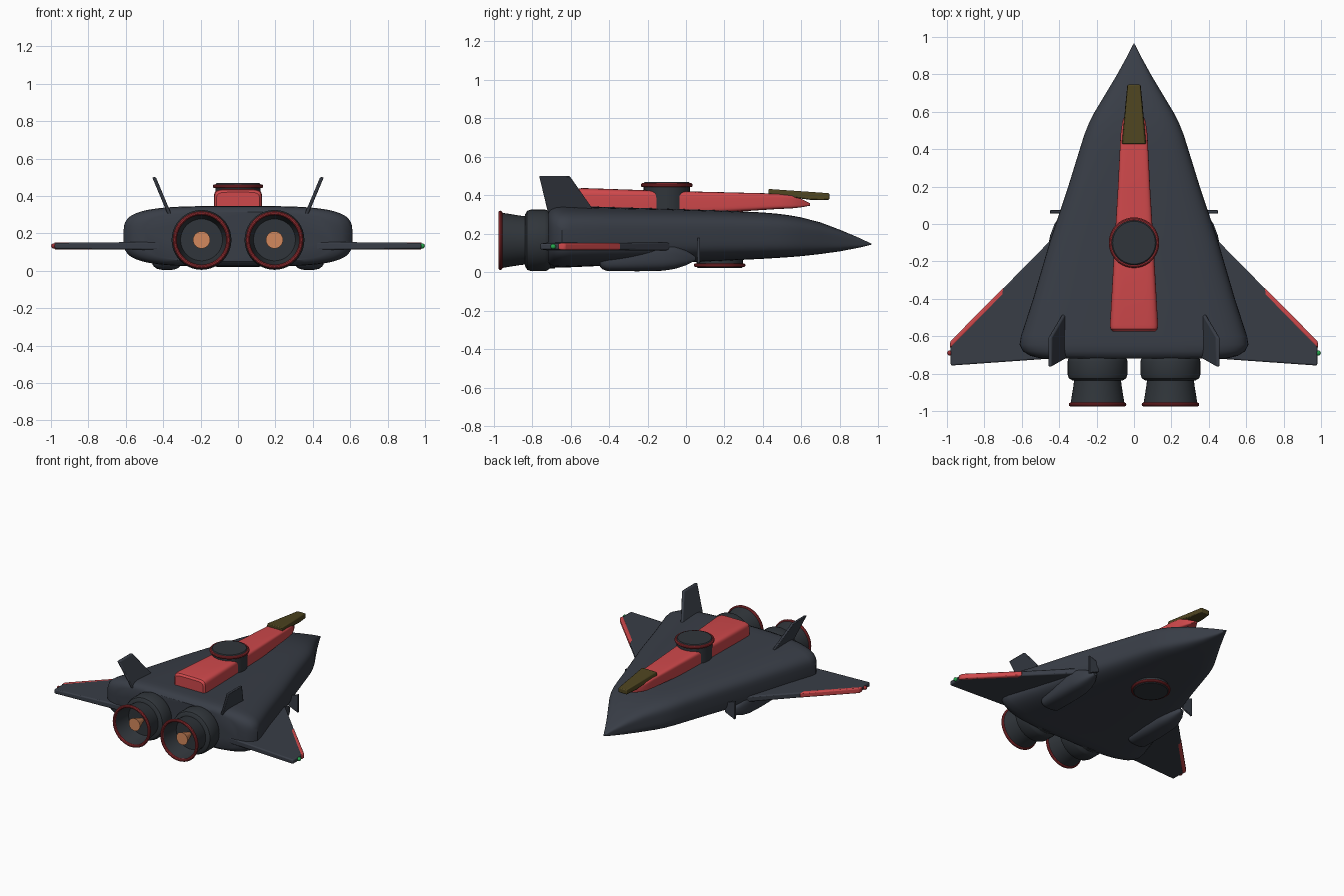
import bpy, bmesh
from math import sin, cos, pi

if "Cube" in bpy.data.objects:
    bpy.data.objects.remove(bpy.data.objects["Cube"])


def material(name, rgb):
    m = bpy.data.materials.new(name)
    m.diffuse_color = (*rgb, 1)
    m.use_nodes = True
    m.node_tree.nodes["Principled BSDF"].inputs["Base Color"].default_value = m.diffuse_color
    return m


DARK = material("dark_hull", (0.040, 0.047, 0.062))
ENGINE = material("dark_metal", (0.030, 0.036, 0.043))
RED = material("red_trim", (0.62, 0.065, 0.07))
RIM = material("deep_red", (0.33, 0.03, 0.035))
OLIVE = material("canopy_glass", (0.075, 0.058, 0.014))
ORANGE = material("orange_glow", (0.65, 0.25, 0.11))
GREEN = material("green_light", (0.02, 0.4, 0.08))


def finish(bm, name, mat, bevel=0.0, angle=0.6):
    bmesh.ops.recalc_face_normals(bm, faces=bm.faces)
    me = bpy.data.meshes.new(name)
    bm.to_mesh(me)
    bm.free()
    ob = bpy.data.objects.new(name, me)
    bpy.context.collection.objects.link(ob)
    me.materials.append(mat)
    if bevel:
        b = ob.modifiers.new("bevel", 'BEVEL')
        b.width, b.segments = bevel, 2
    bpy.ops.object.select_all(action='DESELECT')
    ob.select_set(True)
    bpy.context.view_layer.objects.active = ob
    bpy.ops.object.shade_smooth_by_angle(angle=angle)
    return ob


def skin(bm, rings, closed):
    n = len(rings[0])
    for a, b in zip(rings, rings[1:]):
        for i in range(n):
            j = (i + 1) % n
            bm.faces.new((a[i], a[j], b[j], b[i]))
    if closed:
        bm.faces.new(rings[0])
        bm.faces.new(rings[-1])


def loft(name, stations, mat, x0=0, power=4, segs=48):
    """Rounded-box sections; each station is (y, half width, z low, z high)."""
    bm = bmesh.new()
    rings = []
    for y, hw, lo, hi in stations:
        ring = []
        for i in range(segs):
            t = 2 * pi * (i + 0.5) / segs
            c, s = cos(t), sin(t)
            px = abs(c) ** (2 / power) * (1 if c > 0 else -1)
            pz = abs(s) ** (2 / power) * (1 if s > 0 else -1)
            ring.append(bm.verts.new((x0 + hw * px, y, (lo + hi) / 2 + (hi - lo) / 2 * pz)))
        rings.append(ring)
    skin(bm, rings, True)
    return finish(bm, name, mat)


def lathe(name, profile, mat, centre, axis='Y', closed=True, segs=40):
    """Revolve (distance along axis, radius) points about the axis."""
    bm = bmesh.new()
    rings = []
    for d, r in profile:
        ring = []
        for i in range(segs):
            a, b = r * cos(2 * pi * i / segs), r * sin(2 * pi * i / segs)
            off = (a, d, b) if axis == 'Y' else (a, b, d)
            ring.append(bm.verts.new([p + q for p, q in zip(centre, off)]))
        rings.append(ring)
    skin(bm, rings if closed else rings + [rings[0]], closed)
    return finish(bm, name, mat)


def ring(name, centre, radius, tube, axis):
    prof = [(tube * sin(pi * k / 5), radius + tube * cos(pi * k / 5)) for k in range(10)]
    return lathe(name, prof, RIM, centre, axis, closed=False)


def solid(name, pts, mat, bevel):
    bm = bmesh.new()
    for p in pts:
        bm.verts.new(p)
    bmesh.ops.convex_hull(bm, input=bm.verts)
    bmesh.ops.dissolve_limit(bm, angle_limit=0.01, verts=bm.verts, edges=bm.edges)
    return finish(bm, name, mat, bevel)


# main hull, nose to tail
loft("hull", [
    (0.965, 0.002, 0.143, 0.147), (0.90, 0.035, 0.127, 0.178), (0.80, 0.09, 0.108, 0.220),
    (0.70, 0.15, 0.094, 0.258), (0.60, 0.21, 0.083, 0.284), (0.54, 0.241, 0.078, 0.295),
    (0.48, 0.265, 0.074, 0.303), (0.40, 0.29, 0.069, 0.310), (0.20, 0.352, 0.059, 0.320),
    (-0.10, 0.452, 0.046, 0.330), (-0.40, 0.540, 0.034, 0.338), (-0.60, 0.605, 0.025, 0.345),
    (-0.645, 0.612, 0.023, 0.346), (-0.68, 0.595, 0.025, 0.343), (-0.705, 0.555, 0.034, 0.333),
    (-0.718, 0.50, 0.05, 0.315)], DARK, power=3.8, segs=64)

# raised red spine on the back
loft("spine", [
    (0.645, 0.012, 0.345, 0.358), (0.60, 0.04, 0.337, 0.380), (0.55, 0.062, 0.331, 0.400),
    (0.48, 0.072, 0.328, 0.408), (0.20, 0.086, 0.31, 0.415), (-0.10, 0.104, 0.295, 0.422),
    (-0.54, 0.129, 0.28, 0.437), (-0.562, 0.126, 0.283, 0.433), (-0.574, 0.115, 0.295, 0.42)],
    RED, power=6)

# canopy
solid("canopy", [(s * x, y, z) for s in (1, -1) for x, y, z in (
    (0.066, 0.428, 0.405), (0.060, 0.428, 0.432), (0.036, 0.745, 0.375),
    (0.033, 0.745, 0.410), (0.045, 0.65, 0.375))], OLIVE, 0.006)

# top turret and belly hatch
lathe("top_turret", [(0.30, 0.12), (0.462, 0.12), (0.468, 0.114)], ENGINE, (0, -0.1, 0), 'Z')
ring("top_turret_ring", (0, -0.1, 0.452), 0.124, 0.011, 'Z')
lathe("belly_hatch", [(0.10, 0.12), (0.026, 0.12), (0.021, 0.114)], ENGINE, (0, 0.175, 0), 'Z')
ring("belly_hatch_ring", (0, 0.175, 0.036), 0.124, 0.010, 'Z')

for s, side in ((1, "right"), (-1, "left")):
    # wing
    solid(side + "_wing", [(s * x, y, 0.133 + d * h) for d in (1, -1) for x, y, h in (
        (0.38, -0.02, 0.022), (0.38, -0.715, 0.022),
        (0.98, -0.63, 0.016), (0.98, -0.757, 0.016))], DARK, 0.008)
    # red leading edge strip
    solid(side + "_wing_strip", [(s * x, y, 0.133 + d * 0.019) for d in (1, -1) for x, y in (
        (0.695, -0.338), (0.983, -0.628), (0.983, -0.665), (0.695, -0.378))], RED, 0.008)
    # wing tip light
    bm = bmesh.new()
    bmesh.ops.create_uvsphere(bm, u_segments=16, v_segments=10, radius=0.014)
    bmesh.ops.translate(bm, vec=(s * 0.985, -0.69, 0.133), verts=bm.verts)
    finish(bm, side + "_wing_light", GREEN if s > 0 else RIM)
    # canted tail fin
    solid(side + "_tail_fin", [(s * (x + d * 0.010), y, z) for d in (1, -1) for x, y, z in (
        (0.365, -0.465, 0.30), (0.365, -0.715, 0.30),
        (0.449, -0.605, 0.50), (0.449, -0.763, 0.50))], DARK, 0.006)
    # small side vane
    solid(side + "_vane", [(s * x, 0.065 + d * 0.009, z) for d in (1, -1) for x, z in (
        (0.37, 0.08), (0.37, 0.15), (0.45, 0.045), (0.45, 0.18))], DARK, 0.004)
    # belly pod
    loft(side + "_belly_pod", [
        (0.05, 0.012, 0.06, 0.08), (0.0, 0.045, 0.035, 0.115), (-0.06, 0.068, 0.016, 0.145),
        (-0.12, 0.08, 0.007, 0.16), (-0.25, 0.083, 0.004, 0.15), (-0.41, 0.078, 0.006, 0.12),
        (-0.435, 0.068, 0.015, 0.11), (-0.448, 0.05, 0.03, 0.09)], DARK, s * 0.38, 3, 32)
    # engine collar, hollow nozzle, rim and glowing core
    c = (s * 0.195, 0, 0.165)
    lathe(side + "_engine_collar", [
        (-0.68, 0.145), (-0.705, 0.145), (-0.722, 0.157), (-0.735, 0.160), (-0.805, 0.160),
        (-0.825, 0.153), (-0.836, 0.135)], ENGINE, c)
    lathe(side + "_nozzle", [
        (-0.82, 0.124), (-0.86, 0.128), (-0.965, 0.145), (-0.965, 0.135),
        (-0.86, 0.118), (-0.842, 0.112)], ENGINE, c)
    ring(side + "_nozzle_rim", (c[0], -0.965, c[2]), 0.143, 0.011, 'Y')
    lathe(side + "_engine_core", [(-0.84, 0.012), (-0.935, 0.046)], ORANGE, c)
